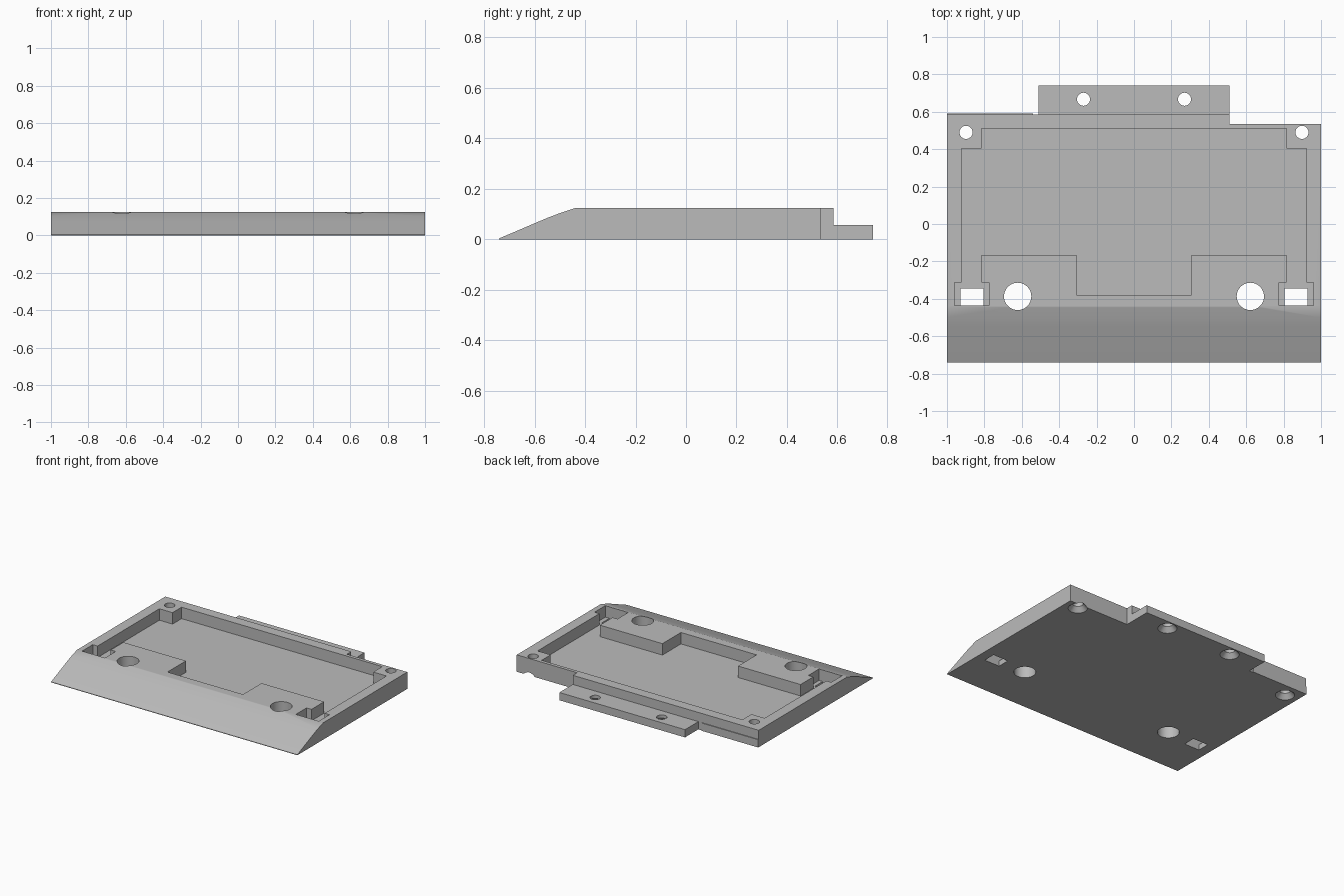
import bpy
import bmesh
import math

cube = bpy.data.objects.get("Cube")
if cube:
    bpy.data.objects.remove(cube, do_unlink=True)

grey = bpy.data.materials.new("plain grey")
grey.use_nodes = True
COLOUR = (0.5, 0.5, 0.5, 1)
grey.diffuse_color = COLOUR
grey.node_tree.nodes["Principled BSDF"].inputs["Base Color"].default_value = COLOUR

TOP, FLOOR, TAB = 0.124, 0.04, 0.057
FRONT, BACK = -0.74, 0.585


def make(name, bm):
    bmesh.ops.recalc_face_normals(bm, faces=bm.faces)
    mesh = bpy.data.meshes.new(name)
    bm.to_mesh(mesh)
    bm.free()
    mesh.materials.append(grey)
    obj = bpy.data.objects.new(name, mesh)
    bpy.context.collection.objects.link(obj)
    return obj


def extrude(name, points, offset):
    bm = bmesh.new()
    face = bm.faces.new([bm.verts.new(p) for p in points])
    result = bmesh.ops.extrude_face_region(bm, geom=[face])
    verts = [v for v in result["geom"] if isinstance(v, bmesh.types.BMVert)]
    bmesh.ops.translate(bm, verts=verts, vec=offset)
    return make(name, bm)


def box(name, x0, x1, y0, y1, z0, z1):
    corners = [(x0, y0, z0), (x1, y0, z0), (x1, y1, z0), (x0, y1, z0)]
    return extrude(name, corners, (0, 0, z1 - z0))


def cone(name, x, y, r0, r1, z0, z1):
    bm = bmesh.new()
    bmesh.ops.create_cone(bm, cap_ends=True, segments=40, radius1=r0, radius2=r1, depth=z1 - z0)
    bmesh.ops.translate(bm, verts=bm.verts, vec=(x, y, (z0 + z1) / 2))
    return make(name, bm)


def combine(body, tool, operation):
    mod = body.modifiers.new(operation, "BOOLEAN")
    mod.object, mod.operation, mod.solver = tool, operation, "EXACT"
    bpy.context.view_layer.objects.active = body
    bpy.ops.object.modifier_apply(modifier=mod.name)
    bpy.data.objects.remove(tool, do_unlink=True)


# Wedge-fronted slab
profile = [(FRONT, 0), (FRONT, 0.004), (-0.55, 0.085), (-0.5, 0.104),
           (-0.44, TOP), (BACK, TOP), (BACK, 0)]
base = extrude("base_tray", [(-1, y, z) for y, z in profile], (2, 0, 0))

# Stepped back edge, mounting tab and thin lower ledge
combine(base, box("back_step", 0.51, 1.1, 0.535, 0.7, -0.1, 0.3), "DIFFERENCE")
combine(base, box("mounting_tab", -0.51, 0.51, 0.45, 0.74, 0, TAB), "UNION")
combine(base, box("back_ledge", -1, -0.54, 0.45, 0.591, 0, TAB), "UNION")

# Pocket outline: one half listed from front middle to back middle, then mirrored
half = [(0.307, -0.38), (0.307, -0.165), (0.815, -0.165), (0.815, -0.312),
        (0.775, -0.312), (0.775, -0.436), (0.961, -0.436), (0.961, -0.312),
        (0.922, -0.312), (0.922, 0.405), (0.815, 0.405), (0.815, 0.51)]
outline = half + [(-x, y) for x, y in reversed(half)]
pocket = extrude("pocket", [(x, y, FLOOR) for x, y in outline], (0, 0, 0.3))
combine(base, pocket, "DIFFERENCE")

# Openings on both sides
for side in (-1, 1):
    xs = sorted((side * 0.805, side * 0.928))
    combine(base, box("slot", *xs, -0.4355, -0.345, -0.1, 0.3), "DIFFERENCE")
    combine(base, cone("finger_hole", side * 0.622, -0.387, 0.073, 0.073, -0.1, 0.3), "DIFFERENCE")
    for x, y in ((0.898, 0.49), (0.27, 0.667)):
        combine(base, cone("screw_hole", side * x, y, 0.035, 0.035, -0.1, 0.3), "DIFFERENCE")
        combine(base, cone("countersink", side * x, y, 0.073, 0.034, -0.01, 0.035), "DIFFERENCE")

# Smooth shading with flat large faces
bpy.ops.object.select_all(action="DESELECT")
base.select_set(True)
bpy.context.view_layer.objects.active = base
bpy.ops.object.shade_smooth_by_angle(angle=math.radians(30))
weighted = base.modifiers.new("flat_faces", "WEIGHTED_NORMAL")
weighted.keep_sharp = True
